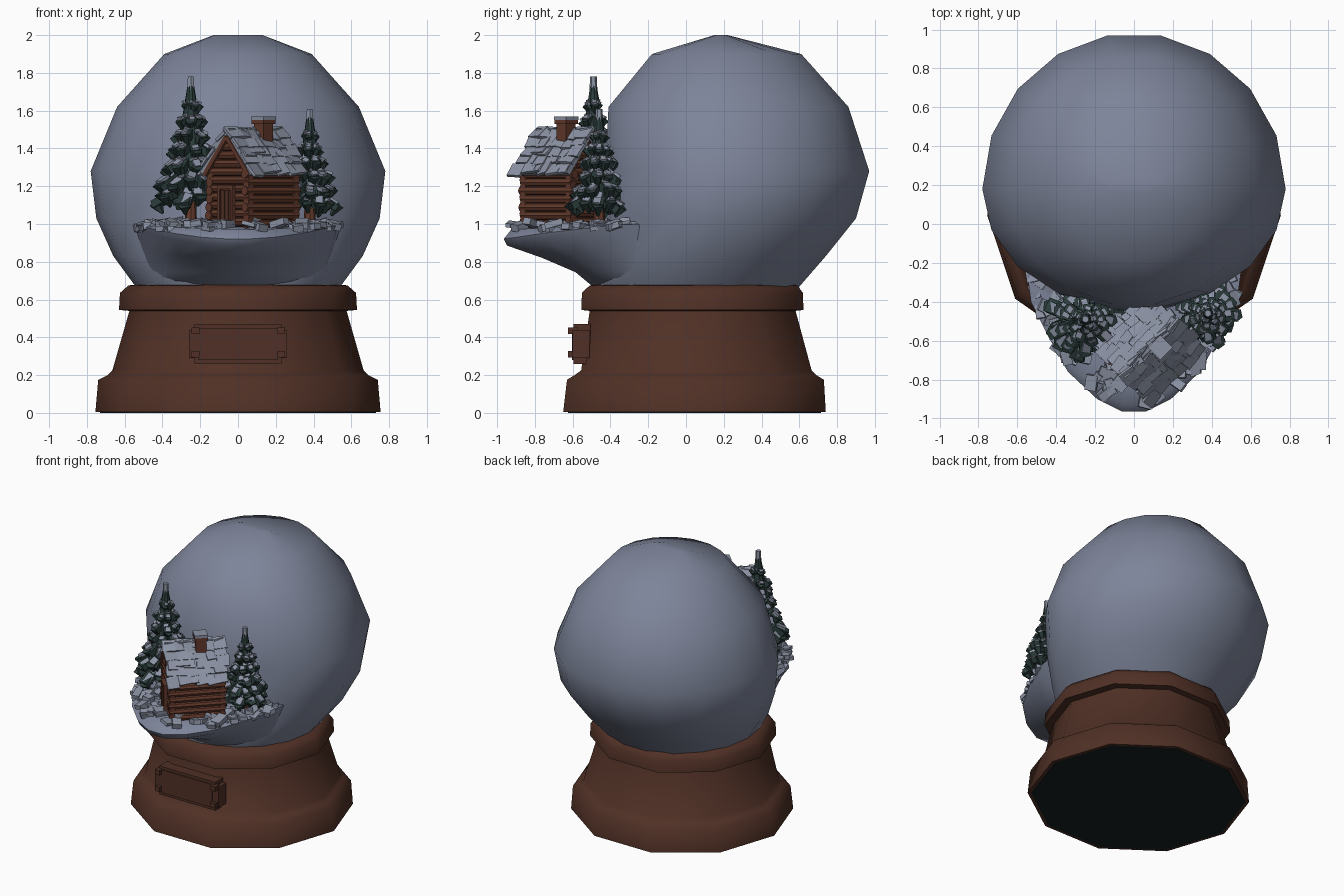
import bpy, bmesh, math, random
from mathutils import Vector, Matrix

random.seed(7)
if "Cube" in bpy.data.objects:
    bpy.data.objects.remove(bpy.data.objects["Cube"])


def material(name, r, g, b):
    m = bpy.data.materials.new(name)
    m.use_nodes = True
    m.diffuse_color = (r, g, b, 1)
    m.node_tree.nodes["Principled BSDF"].inputs["Base Color"].default_value = (r, g, b, 1)
    return m


GLASS = material("frosted blue grey", .205, .232, .32)
SNOW = material("snow", .26, .29, .37)
BROWN = material("base brown", .08, .03, .019)
LOG = material("log brown", .125, .042, .025)
DARK = material("dark brown", .05, .02, .014)
GREEN = material("pine green", .024, .047, .044)
UNDER = material("underside black", .009, .015, .015)

T, R = Matrix.Translation, Matrix.Rotation


def finish(name, bm, mat, angle=30):
    bmesh.ops.recalc_face_normals(bm, faces=bm.faces)
    me = bpy.data.meshes.new(name)
    bm.to_mesh(me)
    bm.free()
    me.materials.append(mat)
    me.shade_smooth()
    me.set_sharp_from_angle(angle=math.radians(angle))
    ob = bpy.data.objects.new(name, me)
    bpy.context.scene.collection.objects.link(ob)
    return ob


def loft(bm, rings):
    """Skin equal-length rings and cap both ends."""
    vs = [[bm.verts.new(p) for p in ring] for ring in rings]
    n = len(vs[0])
    for a, b in zip(vs, vs[1:]):
        for i in range(n):
            j = (i + 1) % n
            bm.faces.new((a[i], a[j], b[j], b[i]))
    bm.faces.new(vs[0])
    bm.faces.new(vs[-1])


def oval(n, rx, front, back, cy, z):
    """Oval ring with flats at front and back, and its own depth for each."""
    k = 1 / math.cos(math.pi / n)
    return [(rx * math.cos(t), cy + k * math.sin(t) * (back if math.sin(t) > 0 else front), z)
            for t in (math.tau * i / n for i in range(n))]


def box(bm, size, mat):
    bmesh.ops.create_cube(bm, size=1, matrix=mat @ Matrix.Diagonal((*size, 1)))


def rod(bm, r1, r2, length, mat, n=8):
    bmesh.ops.create_cone(bm, cap_ends=True, segments=n, radius1=r1, radius2=r2,
                          depth=length, matrix=mat)


def wobble(a):
    return (R(random.uniform(-a, a), 4, 'X') @ R(random.uniform(-a, a), 4, 'Y')
            @ R(random.uniform(-a, a), 4, 'Z'))


# Globe
bm = bmesh.new()
loft(bm, [oval(18, *p) for p in (
    (.50, .50, .50, .05, .62), (.55, .54, .56, .05, .68), (.66, .58, .62, .12, .83),
    (.75, .61, .73, .17, 1.03), (.78, .61, .79, .18, 1.28), (.64, .59, .68, .18, 1.62),
    (.39, .38, .41, .20, 1.90), (.13, .04, .03, .19, 2.0))])
finish("globe", bm, GLASS, 60)

# Pedestal
bm = bmesh.new()
loft(bm, [oval(10, rx, ry, ry, cy, z) for rx, ry, cy, z in (
    (.755, .695, .045, .005), (.74, .68, .05, .175), (.69, .64, .05, .2), (.665, .61, .055, .225),
    (.575, .545, .035, .54), (.63, .588, .034, .545), (.625, .585, .034, .635), (.58, .55, .04, .675),
    (.52, .5, .045, .68))])
finish("pedestal", bm, BROWN, 65)
bm = bmesh.new()
loft(bm, [oval(10, .73, .67, .67, .045, z) for z in (0, .008)])
finish("pedestal_underside", bm, UNDER)

# Plaque with stud at each corner
bm = bmesh.new()
box(bm, (.52, .09, .15), T((0, -.555, .365)))
box(bm, (.46, .09, .21), T((0, -.55, .365)))
box(bm, (.42, .02, .17), T((0, -.593, .365)))
for x in (-.225, .23):
    for z in (.31, .435):
        box(bm, (.04, .05, .035), T((x, -.6, z)))
finish("plaque", bm, BROWN)

# Snowy ledge blending back into the globe
half = [(.06, -.965), (.19, -.9), (.34, -.76), (.44, -.58), (.53, -.4), (.55, -.25)]
outline = half + [(-x, y) for x, y in reversed(half)]


def ledge_ring(sx, sy, z, rise, bend):
    return [(x * sx, -.4 + (y + .4) * sy + bend * (x / .55) ** 2, z + rise * (x / .55) ** 2)
            for x, y in outline]


bm = bmesh.new()
loft(bm, [ledge_ring(*p) for p in (
    (.8, .15, .66, 0, .17), (.86, .33, .745, 0, .14), (.92, .64, .82, .03, .08),
    (.98, .97, .885, .08, .02), (1, 1, .92, .08, 0), (.94, .93, .97, .03, 0), (.7, .7, .985, 0, 0))])
finish("snow_ledge", bm, GLASS, 60)

# Broken snow lumps on the ledge
bm = bmesh.new()
for i in range(120):
    k = random.randrange(len(outline) - 1)
    p = Vector(outline[k]).lerp(Vector(outline[k + 1]), random.random())
    s = random.choice((.9, .83, .75, .6))
    box(bm, (random.uniform(.05, .1), random.uniform(.04, .08), random.uniform(.02, .04)),
        T((p.x * (s + .05), -.4 + (p.y + .4) * s, random.uniform(.975, 1.01)))
        @ R(random.uniform(0, 3), 4, 'Z') @ wobble(.3))
finish("snow_lumps", bm, SNOW)

# Cabin, ridge along its own x, door end at -x
H = T((.08, -.635, 0)) @ R(math.pi / 4, 4, 'Z')
bm = bmesh.new()
section = [(-.13, .96), (.13, .96), (.13, 1.29), (0, 1.46), (-.13, 1.29)]
loft(bm, [[H @ Vector((x, y, z)) for y, z in section] for x in (-.165, .165)])
finish("cabin_core", bm, DARK)

bm = bmesh.new()
alongx, alongy = R(math.pi / 2, 4, 'Y'), R(math.pi / 2, 4, 'X')
for i in range(10):
    z = 1.0 + .044 * i
    if i < 7:
        for y in (-.135, .135):
            rod(bm, .024, .024, random.uniform(.37, .41), H @ T((0, y, z)) @ alongx)
    width = min(.31, 2 * ((1.46 - z) / 1.25 - .01))
    for x in (-.17, .17):
        rod(bm, .024, .024, width, H @ T((x, 0, z + .012)) @ alongy)
finish("cabin_logs", bm, LOG)

# Door and its frame
bm = bmesh.new()
box(bm, (.008, .08, .18), H @ T((-.2, 0, 1.09)))
finish("door", bm, DARK)
bm = bmesh.new()
for s in (-1, 1):
    box(bm, (.025, .016, .2), H @ T((-.2, s * .048, 1.09)))
    box(bm, (.01, .012, .17), H @ T((-.203, s * .015, 1.09)))
    # Sloped gable boards
    box(bm, (.02, .26, .025), H @ T((-.195, s * .083, 1.36)) @ R(-s * .89, 4, 'X'))
box(bm, (.025, .115, .02), H @ T((-.2, 0, 1.195)))
finish("cabin_trim", bm, LOG)

# Roof with overlapping snowy slabs
bm = bmesh.new()
for s in (-1, 1):
    slope = H @ T((0, s * .094, 1.38)) @ R(-s * .89, 4, 'X')
    box(bm, (.4, .29, .03), slope)
    for row in range(5):
        for col in range(6):
            u = -.167 + .067 * col + random.uniform(-.015, .015)
            v = s * (-.115 + .06 * row + random.uniform(-.015, .015))
            box(bm, (random.uniform(.06, .1), random.uniform(.06, .09), .016),
                slope @ T((u, v, .016)) @ R(s * .12, 4, 'X') @ wobble(.17))
for i in range(6):
    box(bm, (.07, .05, .02), H @ T((-.165 + .066 * i, 0, 1.493)) @ wobble(.2))
finish("snowy_roof", bm, SNOW)

# Chimney on the front slope
C = T((.135, -.635, 0)) @ R(math.pi / 4, 4, 'Z')
bm = bmesh.new()
box(bm, (.072, .072, .2), C @ T((0, 0, 1.44)))
box(bm, (.088, .088, .02), C @ T((0, 0, 1.54)))
finish("chimney", bm, LOG)
bm = bmesh.new()
box(bm, (.092, .092, .02), C @ T((0, 0, 1.56)))
finish("chimney_snow", bm, SNOW)


# Pine trees: drooping branches in tiers, each with snow patches
def pine(side, x, y, low, top, radius, tiers):
    trunk, needles, snow = bmesh.new(), bmesh.new(), bmesh.new()
    rod(trunk, .035, .02, low + .15 - .96, T((x, y, (low + .15 + .96) / 2)))
    height = top - low
    rod(needles, radius * .6, .015, height * .9, T((x, y, low + height * .5)), 9)
    for t in range(tiers):
        f = t / tiers
        reach = radius * (1 - f) + .02
        z = low + .1 + (height - .16) * f
        count = 11 - t
        for i in range(count):
            turn = R(math.tau * (i + random.uniform(-.2, .2) + t * .5) / count, 4, 'Z')
            length = reach * random.uniform(.85, 1.2)
            limb = T((x, y, z)) @ turn @ R(random.uniform(.45, .65), 4, 'Y')
            wide = .03 + .22 * reach
            box(needles, (length, wide, .04), limb @ T((length * .55, 0, -.015)) @ wobble(.15))
            rod(needles, wide * .55, .008, .07, limb @ T((length, 0, -.03)) @ R(math.pi, 4, 'X'), 5)
            for k in (.5, .85):
                box(snow, (length * .3, wide * .62, .016),
                    limb @ T((length * k, random.uniform(-.01, .01), .01)) @ wobble(.3))
    rod(snow, .022, .018, .1, T((x, y, top - .05)), 6)
    finish(side + "_pine_trunk", trunk, LOG)
    finish(side + "_pine_needles", needles, GREEN)
    finish(side + "_pine_snow", snow, SNOW)


pine("right", -.25, -.49, 1.15, 1.78, .185, 7)
pine("left", .38, -.46, 1.09, 1.61, .14, 6)
